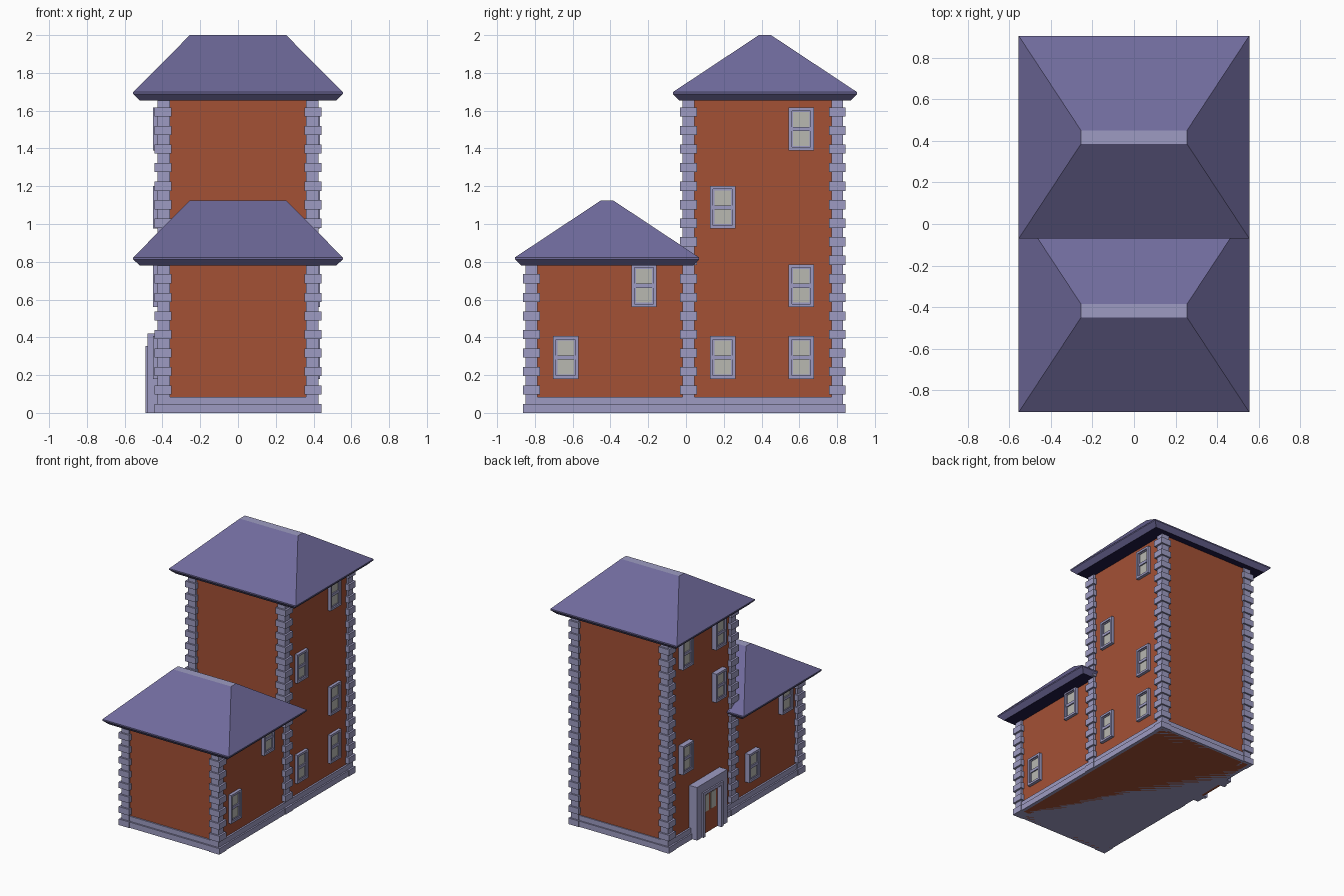
import bpy, bmesh

if "Cube" in bpy.data.objects:
    bpy.data.objects.remove(bpy.data.objects["Cube"])


def material(name, rgb):
    m = bpy.data.materials.new(name)
    m.diffuse_color = (*rgb, 1)
    m.use_nodes = True
    m.node_tree.nodes["Principled BSDF"].inputs["Base Color"].default_value = m.diffuse_color
    return m


STONE = material("stone", (0.34, 0.33, 0.54))
SLATE = material("slate", (0.16, 0.145, 0.33))
BRICK = material("brick", (0.37, 0.082, 0.036))
GLASS = material("glass", (0.48, 0.48, 0.44))
NAVY = material("dark_soffit", (0.014, 0.010, 0.06))


def finish(name, bm, *mats):
    mesh = bpy.data.meshes.new(name)
    bmesh.ops.recalc_face_normals(bm, faces=bm.faces)
    bm.to_mesh(mesh)
    bm.free()
    for m in mats:
        mesh.materials.append(m)
    ob = bpy.data.objects.new(name, mesh)
    bpy.context.collection.objects.link(ob)
    return ob


def boxes(name, mat, items):
    """One object from boxes given as (x0, x1, y0, y1, z0, z1)."""
    bm = bmesh.new()
    for x0, x1, y0, y1, z0, z1 in items:
        vs = bmesh.ops.create_cube(bm, size=1)["verts"]
        for v in vs:
            v.co = ((x0 + x1) / 2 + v.co.x * (x1 - x0),
                    (y0 + y1) / 2 + v.co.y * (y1 - y0),
                    (z0 + z1) / 2 + v.co.z * (z1 - z0))
    return finish(name, bm, mat)


def roof(name, y, z):
    """Hipped roof: slanted cornice, thin fascia, slopes and a flat ridge cap."""
    bm = bmesh.new()
    profile = [(0.52, 0.455, 0), (0.555, 0.488, 0.033),
               (0.555, 0.488, 0.043), (0.255, 0.032, 0.345)]
    rings = [[bm.verts.new((sx * hx, y + sy * hy, z + dz))
              for sx, sy in ((-1, -1), (1, -1), (1, 1), (-1, 1))]
             for hx, hy, dz in profile]
    for a, b in zip(rings, rings[1:]):
        for i in range(4):
            j = (i + 1) % 4
            bm.faces.new((a[i], a[j], b[j], b[i]))
    bm.faces.new(rings[0]).material_index = 1
    bm.faces.new(rings[-1]).material_index = 2
    return finish(name, bm, SLATE, NAVY, STONE)


def quoin_pair(name, y0, y1, top):
    """Corner columns on both sides with alternating wide blocks."""
    items = []
    for s in (-1, 1):
        def add(x0, x1, ya, yb, za, zb):
            items.append((min(s * x0, s * x1), max(s * x0, s * x1), ya, yb, za, zb))
        add(0.36, 0.426, y0 + 0.013, y1 - 0.013, 0, top + 0.04)
        z = 0
        while z < top - 0.04:
            add(0.351, 0.441, y0, y1, z, z + 0.048)
            z += 0.098
    boxes(name, STONE, items)


def ring(side, x0, x1, y, z, w, h, t):
    """Four bars of a rectangular frame on a side wall."""
    xa, xb = sorted((side * x0, side * x1))
    return [(xa, xb, y - w / 2, y - w / 2 + t, z, z + h),
            (xa, xb, y + w / 2 - t, y + w / 2, z, z + h),
            (xa, xb, y - w / 2 + t, y + w / 2 - t, z, z + t),
            (xa, xb, y - w / 2 + t, y + w / 2 - t, z + h - t, z + h)]


def window(name, side, y, z):
    out = 0.434 if side > 0 else 0.45
    w, h = 0.134, 0.226
    parts = ring(side, 0.40, out, y, z, w, h, 0.017)
    parts += ring(side, 0.40, out - 0.01, y, z + 0.015, w - 0.03, h - 0.03, 0.009)
    xa, xb = sorted((side * 0.40, side * (out - 0.007)))
    parts.append((xa, xb, y - 0.052, y + 0.052, z + 0.102, z + 0.124))
    boxes(name + "_frame", STONE, parts)
    xa, xb = sorted((side * 0.40, side * (out - 0.016)))
    boxes(name + "_glass", GLASS, [(xa, xb, y - 0.05, y + 0.05, z + 0.016, z + h - 0.016)])


# Brick walls
boxes("tower_walls", BRICK, [(-0.41, 0.41, 0, 0.82, 0, 1.66)])
boxes("wing_walls", BRICK, [(-0.41, 0.41, -0.835, 0, 0, 0.79)])

# Stepped stone base
boxes("base", STONE, [(-0.436, 0.436, -0.858, 0.838, 0, 0.045),
                      (-0.424, 0.424, -0.846, 0.828, 0.045, 0.085)])

# Corner stones
quoin_pair("wing_front_quoins", -0.864, -0.774, 0.745)
quoin_pair("tower_front_quoins", -0.032, 0.058, 1.62)
quoin_pair("tower_back_quoins", 0.758, 0.844, 1.62)

# Roofs
roof("tower_roof", 0.418, 1.655)
roof("wing_roof", -0.418, 0.78)

# Windows
A, B, C, D = -0.637, -0.222, 0.194, 0.61
Z = [0.18, 0.56, 0.975, 1.39]
layout = {1: [(A, 0), (B, 1), (C, 0), (C, 2), (D, 0), (D, 1), (D, 3)],
          -1: [(A, 1), (B, 0), (C, 2), (C, 3), (D, 1), (D, 3)]}
for side, spots in layout.items():
    label = "right" if side > 0 else "left"
    for i, (y, level) in enumerate(spots):
        window(f"{label}_window_{i + 1}", side, y, Z[level])

# Doorway on the left side: surround, inner frame, door leaf, two panes
DY = 0.355
boxes("door_surround", STONE, [
    (-0.478, -0.40, DY - 0.19, DY - 0.125, 0, 0.42),
    (-0.478, -0.40, DY + 0.125, DY + 0.19, 0, 0.42),
    (-0.478, -0.40, DY - 0.125, DY + 0.125, 0.355, 0.42)])
boxes("door_inner_frame", STONE, [
    (-0.49, -0.40, DY - 0.125, DY - 0.098, 0, 0.355),
    (-0.49, -0.40, DY + 0.098, DY + 0.125, 0, 0.355),
    (-0.49, -0.40, DY - 0.098, DY + 0.098, 0.33, 0.355)])
boxes("door", BRICK, [(-0.455, -0.40, DY - 0.098, DY + 0.098, 0, 0.33)])
boxes("door_panes", GLASS, [
    (-0.458, -0.45, DY - 0.075, DY - 0.012, 0.17, 0.30),
    (-0.458, -0.45, DY + 0.012, DY + 0.075, 0.17, 0.30)])
